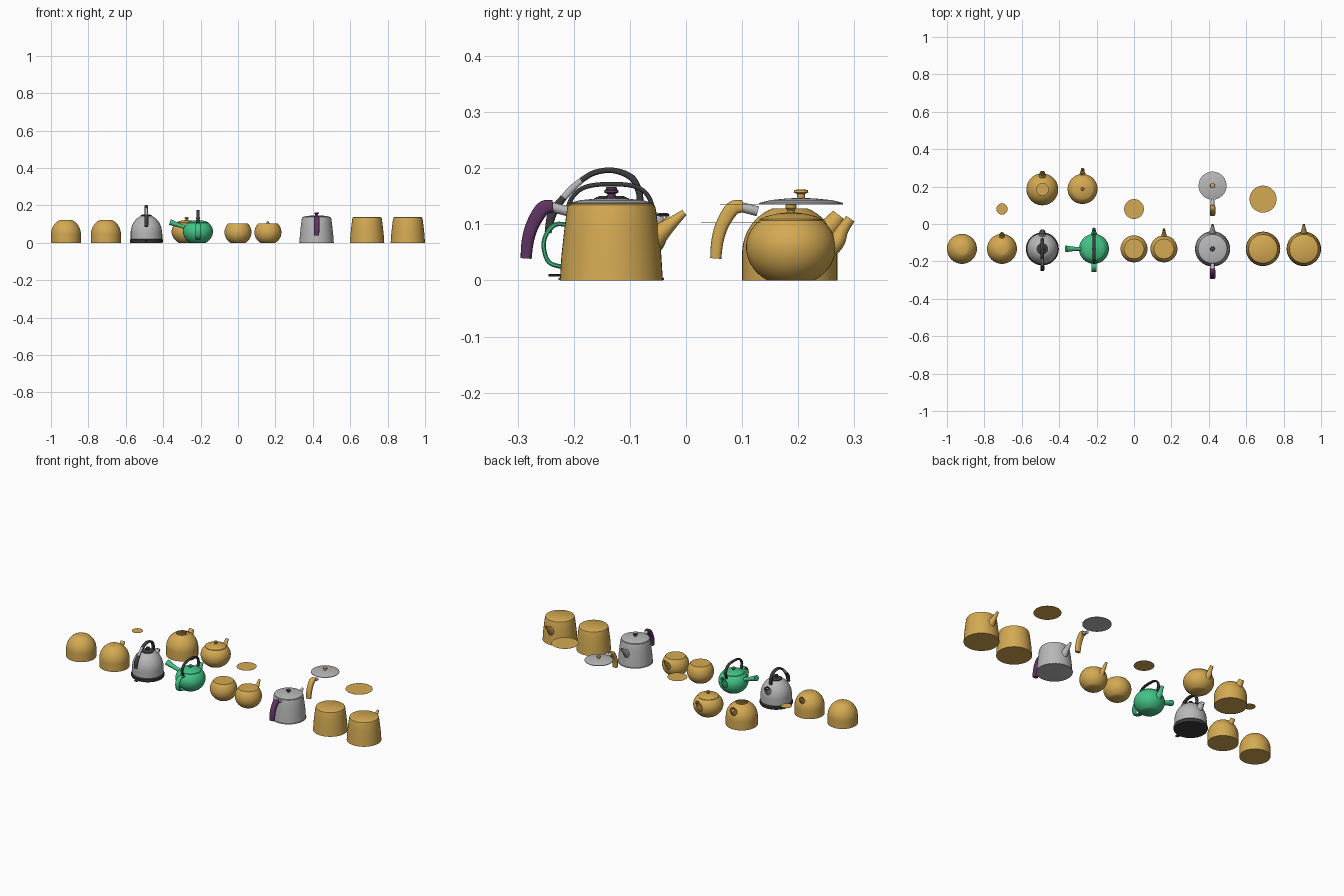
import bpy, bmesh, math
from mathutils import Vector


def mat(name, c):
    m = bpy.data.materials.new(name)
    m.diffuse_color = (*c, 1)
    return m


TAN = mat("ochre clay", (0.66, 0.40, 0.085))
GREY = mat("light grey metal", (0.48, 0.48, 0.49))
DARK = mat("dark grey plastic", (0.045, 0.045, 0.045))
GREEN = mat("jade green", (0.055, 0.55, 0.24))
PURPLE = mat("plum purple", (0.11, 0.035, 0.12))


def finish(name, bm, m, pos, rot=0.0):
    bmesh.ops.recalc_face_normals(bm, faces=bm.faces)
    me = bpy.data.meshes.new(name)
    bm.to_mesh(me)
    bm.free()
    me.materials.append(m)
    ob = bpy.data.objects.new(name, me)
    bpy.context.collection.objects.link(ob)
    ob.location = pos
    ob.rotation_euler[2] = rot
    bpy.ops.object.select_all(action='DESELECT')
    ob.select_set(True)
    bpy.context.view_layer.objects.active = ob
    bpy.ops.object.shade_smooth_by_angle(angle=math.radians(35))
    return ob


def skin(bm, rings, caps):
    n = len(rings[0])
    for a, b in zip(rings, rings[1:]):
        for i in range(n):
            j = (i + 1) % n
            bm.faces.new((a[i], a[j], b[j], b[i]))
    if caps[0]:
        bm.faces.new(rings[0])
    if caps[1]:
        bm.faces.new(rings[-1])


def lathe(name, prof, m, x, y, caps=(True, True), n=48):
    """Turn an (r, z) profile around the vertical axis."""
    bm = bmesh.new()
    rings = [[bm.verts.new((r * math.cos(2 * math.pi * i / n), r * math.sin(2 * math.pi * i / n), z))
              for i in range(n)] for r, z in prof]
    skin(bm, rings, caps)
    return finish(name, bm, m, (x, y, 0))


def smooth_path(pts, k=6):
    out = []
    for i in range(len(pts) - 1):
        p = [Vector(pts[min(max(i + d, 0), len(pts) - 1)]) for d in (-1, 0, 1, 2)]
        for s in range(k):
            t = s / k
            out.append(0.5 * (2 * p[1] + (p[2] - p[0]) * t + (2 * p[0] - 5 * p[1] + 4 * p[2] - p[3]) * t * t
                              + (3 * p[1] - p[0] - 3 * p[2] + p[3]) * t ** 3))
    return out + [Vector(pts[-1])]


def sweep(name, pts, m, x, y, caps=(True, True), rot=0.0, power=1.0, n=16):
    """Sweep a rounded section along (y, z, half width, half thickness) points."""
    bm = bmesh.new()
    path = smooth_path(pts)
    rings = []
    for i, p in enumerate(path):
        d = path[min(i + 1, len(path) - 1)] - path[max(i - 1, 0)]
        t = Vector((d[0], d[1])).normalized()
        ring = []
        for k in range(n):
            a = 2 * math.pi * (k + 0.5) / n
            c, s = (math.copysign(abs(f) ** power, f) for f in (math.cos(a), math.sin(a)))
            ring.append(bm.verts.new((p[2] * c, p[0] - t.y * p[3] * s, p[1] + t.x * p[3] * s)))
        rings.append(ring)
    skin(bm, rings, caps)
    return finish(name, bm, m, (x, y, 0), rot)


def dome(rad, wall, top, hole, base=0.0, n=14):
    """Straight wall with a dome cut off at the hole radius."""
    end = math.acos(hole / rad)
    return [(rad, base)] + [(rad * math.cos(end * i / n),
                             wall + (top - wall) * math.sin(end * i / n) / math.sin(end)) for i in range(n + 1)]


def globe(rad, mid, foot, top, mouth, n=12):
    """Flattened ball with a flat foot and mouth."""
    a, b = math.acos(foot / rad), math.acos(mouth / rad)
    low = [(rad * math.cos(a * (1 - i / n)), mid - mid * math.sin(a * (1 - i / n)) / math.sin(a)) for i in range(n)]
    return low + [(rad * math.cos(b * i / n), mid + (top - mid) * math.sin(b * i / n) / math.sin(b))
                  for i in range(n + 1)]


F = -0.133                       # front row
CAP, OPEN = (True, True), (True, False)
TUBE = (False, False)

# ---- dome kettles: plain body, body with spout, open body, finished kettle
small_spout = [(0.05, 0.078, 0.016, 0.016), (0.066, 0.094, 0.014, 0.014), (0.08, 0.112, 0.012, 0.012)]
big_spout = [(0.05, 0.074, 0.021, 0.021), (0.072, 0.096, 0.018, 0.018), (0.088, 0.116, 0.014, 0.014)]
for x in (-0.92, -0.706):
    lathe("dome_body", dome(0.08, 0.045, 0.123, 0.03), TAN, x, F)
sweep("dome_spout", small_spout, TAN, -0.706, F, TUBE)
lathe("open_dome_body", dome(0.085, 0.048, 0.128, 0.032), TAN, -0.49, 0.185, OPEN)
sweep("open_dome_spout", big_spout, TAN, -0.49, 0.185, TUBE)

X = -0.49
lathe("steel_kettle_body", dome(0.083, 0.055, 0.142, 0.032, 0.018), GREY, X, F)
lathe("steel_kettle_base", [(0.086, 0), (0.088, 0.004), (0.088, 0.016), (0.084, 0.021)], DARK, X, F)
lathe("steel_kettle_lid", [(0.031, 0.14), (0.031, 0.146), (0.022, 0.15), (0.006, 0.151)], DARK, X, F)
lathe("steel_kettle_knob", [(0.006, 0.15), (0.006, 0.156), (0.011, 0.16), (0.009, 0.166)], DARK, X, F, n=24)
sweep("steel_kettle_spout", big_spout, GREY, X, F, TUBE)
lathe("steel_kettle_spout_rim", [(0.014, 0.114), (0.016, 0.117), (0.012, 0.12)], DARK, X, F + 0.088, TUBE, n=24)
sweep("steel_kettle_handle_arch", [(0.05, 0.128, 0.009, 0.006), (0.05, 0.155, 0.009, 0.006),
      (0.036, 0.183, 0.009, 0.006), (0.003, 0.196, 0.01, 0.005), (-0.03, 0.192, 0.01, 0.005),
      (-0.054, 0.178, 0.01, 0.005)], DARK, X, F, power=0.6)
sweep("steel_kettle_handle_link", [(-0.05, 0.181, 0.008, 0.005), (-0.07, 0.164, 0.008, 0.006),
      (-0.088, 0.144, 0.009, 0.006)], GREY, X, F, power=0.6)
sweep("steel_kettle_grip", [(-0.085, 0.148, 0.01, 0.006), (-0.105, 0.12, 0.011, 0.008),
      (-0.113, 0.085, 0.01, 0.006)], DARK, X, F, power=0.6)
sweep("steel_kettle_switch", [(-0.08, 0.009, 0.01, 0.002), (-0.112, 0.009, 0.01, 0.002)], DARK, X, F, power=0.4)

# ---- round teapots: plain body, body with spout, lidded pot, finished green pot
for x in (0.0, 0.16):
    lathe("round_body", globe(0.072, 0.055, 0.04, 0.103, 0.053), TAN, x, F)
sweep("round_spout", [(0.055, 0.055, 0.02, 0.02), (0.082, 0.083, 0.011, 0.011), (0.105, 0.112, 0.006, 0.006)],
      TAN, 0.16, F, TUBE)

for x, y, m in ((-0.275, 0.187, TAN), (-0.214, F, GREEN)):
    lathe("teapot_body", globe(0.08, 0.06, 0.042, 0.108, 0.054), m, x, y)
    lathe("teapot_lid", [(0.056, 0.106), (0.056, 0.109), (0.045, 0.114), (0.025, 0.119), (0.008, 0.121)], m, x, y)
    lathe("teapot_knob", [(0.006, 0.118), (0.006, 0.125), (0.01, 0.129), (0.01, 0.134), (0.006, 0.137)],
          m, x, y, n=24)
    sweep("teapot_spout", [(0.055, 0.05, 0.022, 0.022), (0.08, 0.068, 0.016, 0.016), (0.092, 0.09, 0.011, 0.011),
          (0.106, 0.11, 0.009, 0.009)], m, x, y, TUBE)

X = -0.214
sweep("teapot_side_handle", [(0.068, 0.082, 0.011, 0.011), (0.1, 0.093, 0.011, 0.011), (0.15, 0.111, 0.018, 0.016)],
      GREEN, X, F, rot=math.pi / 2)
sweep("teapot_back_handle", [(-0.068, 0.096, 0.013, 0.004), (-0.098, 0.1, 0.013, 0.004), (-0.117, 0.08, 0.013, 0.004),
      (-0.12, 0.055, 0.013, 0.004), (-0.108, 0.03, 0.013, 0.004), (-0.07, 0.022, 0.013, 0.004)],
      GREEN, X, F, power=0.5)
sweep("teapot_top_handle", [(-0.066, 0.092, 0.008, 0.004), (-0.077, 0.128, 0.008, 0.004), (-0.062, 0.157, 0.008, 0.004),
      (-0.03, 0.17, 0.008, 0.004), (0.03, 0.17, 0.008, 0.004), (0.06, 0.157, 0.008, 0.004),
      (0.073, 0.128, 0.008, 0.004), (0.064, 0.092, 0.008, 0.004)], DARK, X, F, power=0.6)

# ---- tapered kettles: plain body, body with spout, finished kettle
taper = [(0.092, 0), (0.0915, 0.004), (0.089, 0.045), (0.084, 0.09), (0.079, 0.128), (0.077, 0.134), (0.072, 0.137)]
for x, m in ((0.69, TAN), (0.908, TAN), (0.42, GREY)):
    lathe("tapered_body", taper, m, x, F)
    if x != 0.69:
        sweep("tapered_spout", [(0.066, 0.066, 0.025, 0.025), (0.098, 0.094, 0.014, 0.014),
              (0.13, 0.121, 0.006, 0.006)], m, x, F, TUBE)
lathe("grey_kettle_foot", [(0.09, 0), (0.094, 0.001), (0.094, 0.004), (0.09, 0.006)], GREY, 0.42, F)

# lid, knob and rear handle, once on the grey kettle and once set apart
for y, m in ((F, PURPLE), (0.205, TAN)):
    lathe("kettle_lid", [(0.075, 0.135), (0.075, 0.138), (0.055, 0.143), (0.025, 0.146), (0.005, 0.147)], GREY, 0.42, y)
    lathe("kettle_knob", [(0.007, 0.145), (0.007, 0.154), (0.013, 0.157), (0.012, 0.161), (0.006, 0.162)],
          m, 0.42, y, n=24)
    sweep("handle_neck", [(-0.077, 0.123, 0.01, 0.009), (-0.115, 0.133, 0.01, 0.009)], GREY, 0.42, y)
    sweep("rear_handle", [(-0.104, 0.132, 0.014, 0.011), (-0.122, 0.128, 0.015, 0.013), (-0.14, 0.1, 0.015, 0.012),
          (-0.149, 0.07, 0.015, 0.011), (-0.152, 0.039, 0.014, 0.01)], m, 0.42, y, power=0.6)

# ---- flat lid blanks lying behind the bodies
for x, y, z, r in ((-0.706, 0.08, 0.123, 0.03), (0.0, 0.08, 0.103, 0.053), (0.69, 0.133, 0.136, 0.072)):
    lathe("lid_blank", [(r, z - 0.0005), (r, z)], TAN, x, y)
